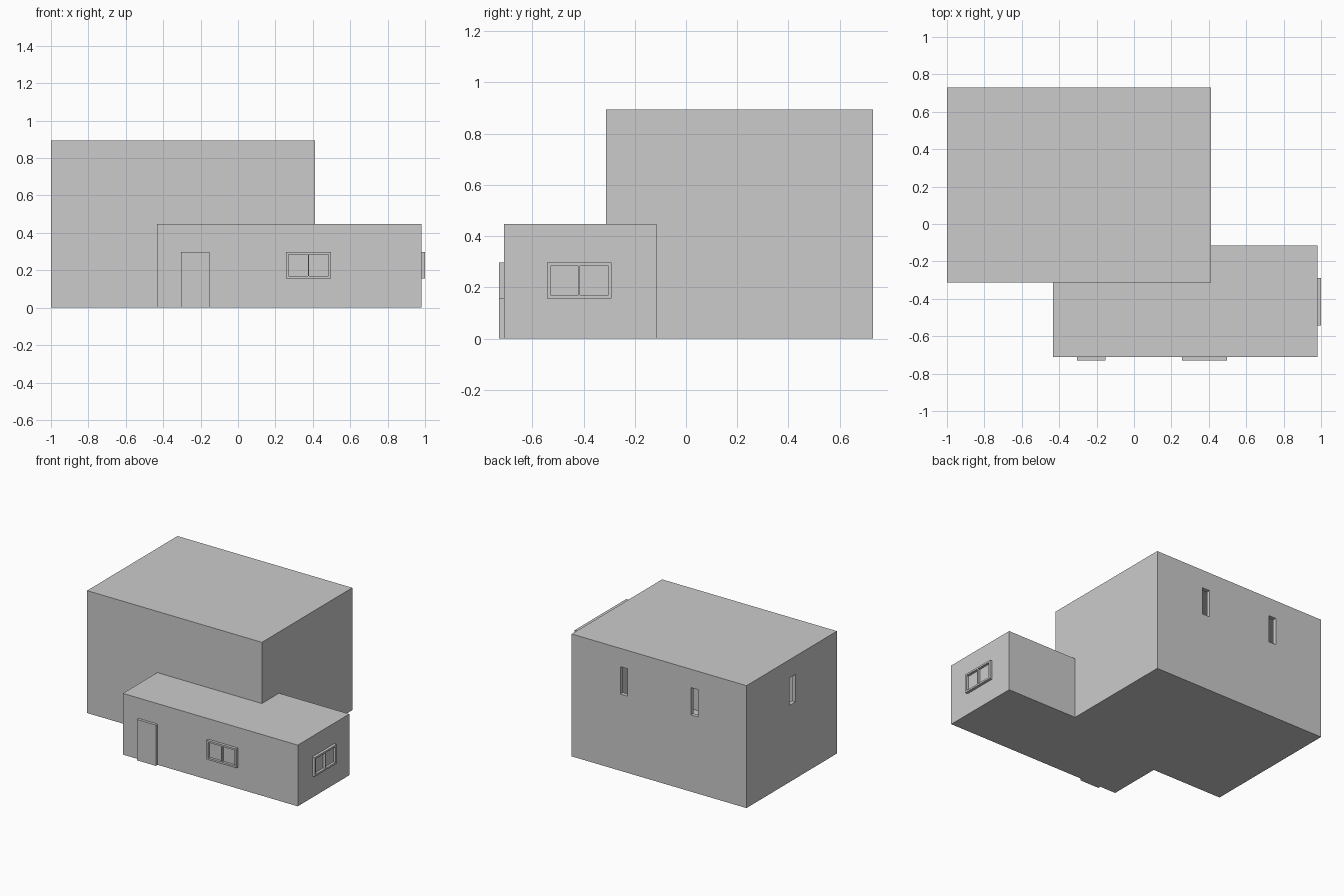
import bpy
import math
from mathutils import Matrix

if "Cube" in bpy.data.objects:
    bpy.data.objects.remove(bpy.data.objects["Cube"])


def box(name, x, y, z):
    """Box spanning the (min, max) ranges on each axis."""
    bpy.ops.mesh.primitive_cube_add(size=1)
    ob = bpy.context.object
    ob.name = ob.data.name = name
    spans = (x, y, z)
    size = [b - a for a, b in spans]
    mid = [(a + b) / 2 for a, b in spans]
    ob.data.transform(Matrix.Translation(mid) @ Matrix.Diagonal((*size, 1)))
    return ob


def combine(target, tool, operation):
    """Apply a boolean and discard the tool object."""
    mod = target.modifiers.new(operation.lower(), 'BOOLEAN')
    mod.operation = operation
    mod.solver = 'EXACT'
    mod.object = tool
    bpy.context.view_layer.objects.active = target
    bpy.ops.object.modifier_apply(modifier=mod.name)
    bpy.data.objects.remove(tool, do_unlink=True)


def window(name, width, place):
    """Two-pane frame, built facing -y with its back on y = 0."""
    z0, z1, rim, gap = 0.157, 0.297, 0.013, 0.003
    h = width / 2
    frame = box(name, (-h, h), (-0.02, 0), (z0, z1))
    for a, b in ((-h + rim, -gap), (gap, h - rim)):
        pane = box("pane_cutter", (a, b), (-0.05, -0.002), (z0 + rim, z1 - rim))
        combine(frame, pane, 'DIFFERENCE')
    frame.data.transform(place)


# Main volume joined with the low front wing
house = box("house_walls", (-1, 0.412), (-0.313, 0.73), (0, 0.894))
wing = box("low_wing", (-0.433, 0.98), (-0.71, -0.115), (0, 0.447))
combine(house, wing, 'UNION')

# Hollow room behind the slit windows
t = 0.03
room = box("room_cutter", (-1 + t, 0.412 - t), (-0.313 + t, 0.73 - t), (t, 0.894 - t))
combine(house, room, 'DIFFERENCE')

# Slit windows: two in the back wall, one in the left wall
slit_z = (0.56, 0.76)
for x in (-0.01, -0.58):
    combine(house, box("slit_cutter", (x - 0.03, x + 0.03), (0.65, 0.8), slit_z), 'DIFFERENCE')
combine(house, box("slit_cutter", (-1.1, -0.92), (0.165, 0.235), slit_z), 'DIFFERENCE')

# Front door slab
box("front_door", (-0.305, -0.152), (-0.73, -0.71), (0, 0.298))

# Framed windows on the wing's front and right walls
window("front_window", 0.24, Matrix.Translation((0.377, -0.71, 0)))
window("side_window", 0.252,
       Matrix.Translation((0.98, -0.416, 0)) @ Matrix.Rotation(math.pi / 2, 4, 'Z'))
